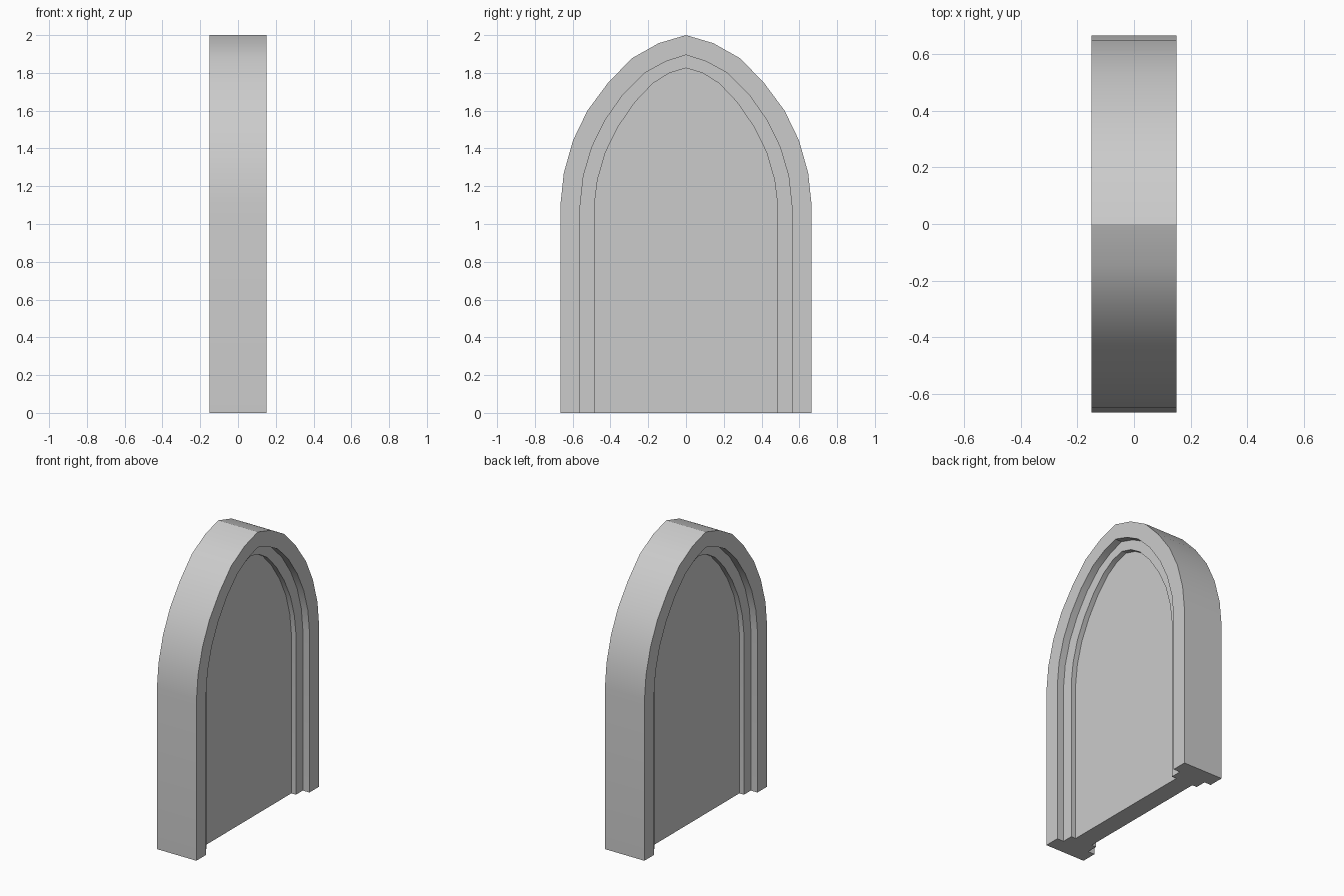
import bpy, bmesh

if "Cube" in bpy.data.objects:
    bpy.data.objects.remove(bpy.data.objects["Cube"])

# Half arch outlines (y, z), from the foot up to the pointed apex
OUTER = [(.665, 0), (.665, 1.1), (.647, 1.27), (.598, 1.443), (.522, 1.60),
         (.413, 1.747), (.287, 1.877), (.145, 1.957), (0, 2.0)]
MIDDLE = [(.56, 0), (.56, 1.1), (.543, 1.255), (.498, 1.408), (.428, 1.55),
          (.332, 1.687), (.218, 1.80), (.108, 1.86), (0, 1.895)]
INNER = [(.485, 0), (.485, 1.1), (.468, 1.236), (.426, 1.38), (.358, 1.517),
         (.27, 1.645), (.176, 1.744), (.087, 1.80), (0, 1.825)]

# Half depths of the frame, the stepped moulding and the recessed panel
FRAME, STEP, PANEL = .15, .10, .065


def arch(bm, half, x):
    """Full arch outline, mirrored in y, at depth x."""
    outline = half + [(-y, z) for y, z in reversed(half[:-1])]
    return [bm.verts.new((x, y, z)) for y, z in outline]


# Stepped cross-section from one face of the door to the other
side = [(INNER, PANEL), (INNER, STEP), (MIDDLE, STEP),
        (MIDDLE, FRAME), (OUTER, FRAME)]
section = side + [(half, -x) for half, x in reversed(side)]

bm = bmesh.new()
rings = [arch(bm, half, x) for half, x in section]
for a, b in zip(rings, rings[1:]):
    for i in range(len(a) - 1):
        bm.faces.new((a[i], a[i + 1], b[i + 1], b[i]))

# Recessed panels on both sides, and the flat underside
bm.faces.new(rings[0])
bm.faces.new(rings[-1])
bm.faces.new([r[0] for r in rings] + [r[-1] for r in reversed(rings)])
bmesh.ops.recalc_face_normals(bm, faces=bm.faces)

mesh = bpy.data.meshes.new("arched_door")
bm.to_mesh(mesh)
bm.free()
door = bpy.data.objects.new("arched_door", mesh)
bpy.context.collection.objects.link(door)

# Smooth the curved edge, keep the steps crisp
bpy.context.view_layer.objects.active = door
door.select_set(True)
bpy.ops.object.shade_smooth_by_angle()
